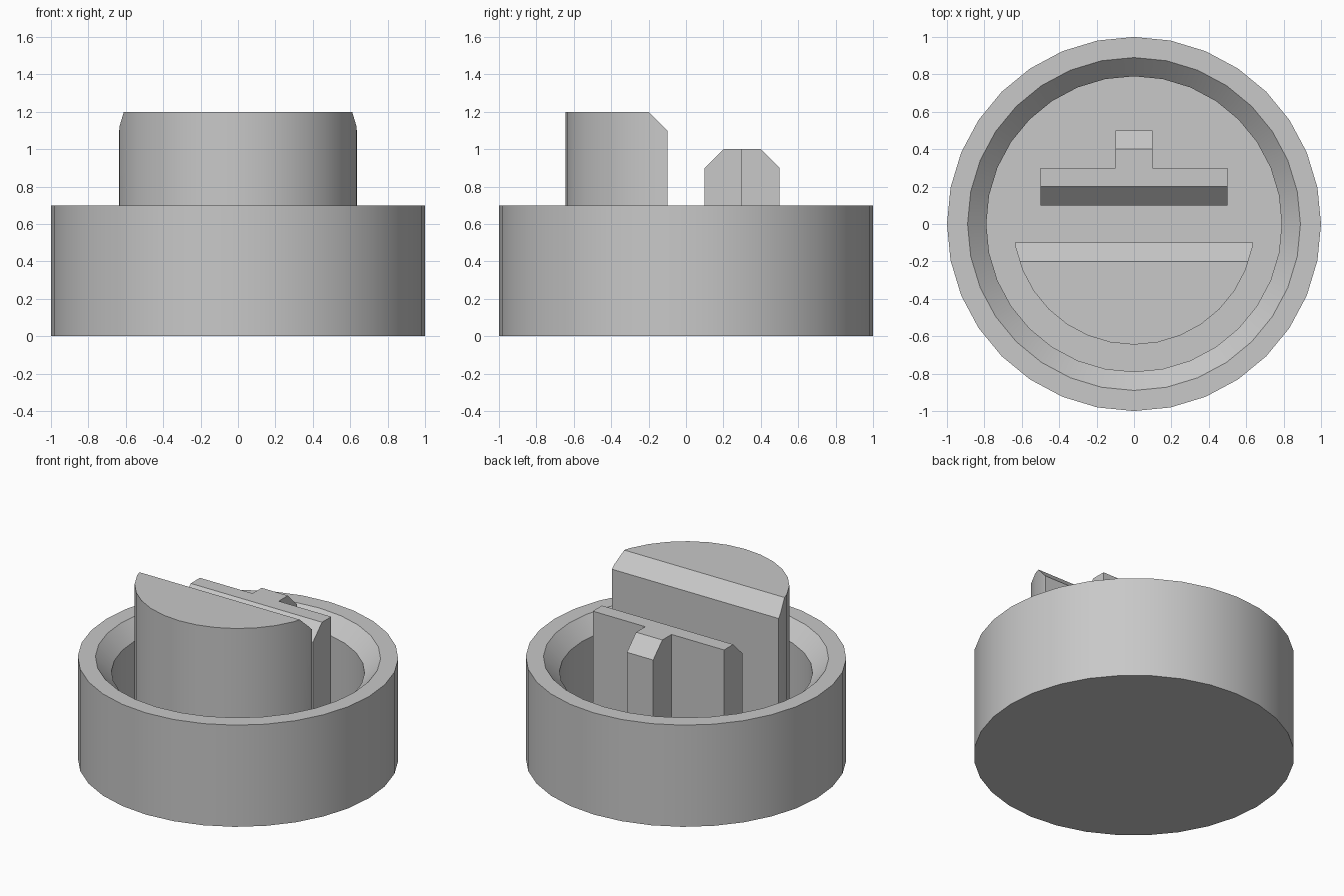
import bpy, bmesh, math
from mathutils import Matrix

cube = bpy.data.objects.get("Cube")
if cube:
    bpy.data.objects.remove(cube, do_unlink=True)

SIDES = 32
FLOOR = 0.1

grey = bpy.data.materials.new("plain grey")
grey.use_nodes = True
colour = (0.58, 0.58, 0.58, 1)
grey.diffuse_color = colour
grey.node_tree.nodes["Principled BSDF"].inputs["Base Color"].default_value = colour


def finish(bm, name):
    """Turn a bmesh into a smooth, sharp-edged object."""
    bmesh.ops.remove_doubles(bm, verts=bm.verts, dist=1e-4)
    bmesh.ops.recalc_face_normals(bm, faces=bm.faces)
    mesh = bpy.data.meshes.new(name)
    bm.to_mesh(mesh)
    bm.free()
    mesh.materials.append(grey)
    obj = bpy.data.objects.new(name, mesh)
    bpy.context.collection.objects.link(obj)
    bpy.ops.object.select_all(action="DESELECT")
    obj.select_set(True)
    bpy.context.view_layer.objects.active = obj
    bpy.ops.object.shade_smooth_by_angle(angle=math.radians(30))
    return obj


def slice_off(bm, point, normal):
    """Remove everything on the normal side of a plane and cap the cut."""
    geom = bm.verts[:] + bm.edges[:] + bm.faces[:]
    cut = bmesh.ops.bisect_plane(bm, geom=geom, plane_co=point, plane_no=normal,
                                 clear_outer=True)["geom_cut"]
    edges = [e for e in cut if isinstance(e, bmesh.types.BMEdge)]
    bmesh.ops.holes_fill(bm, edges=edges, sides=0)


# Round cup with a bevelled inner lip
profile = [(0, 0), (1, 0), (1, 0.7), (0.89, 0.7), (0.79, 0.6), (0.79, FLOOR), (0, FLOOR)]
bm = bmesh.new()
verts = [bm.verts.new((r, 0, z)) for r, z in profile]
edges = [bm.edges.new(pair) for pair in zip(verts, verts[1:])]
bmesh.ops.spin(bm, geom=verts + edges, cent=(0, 0, 0), axis=(0, 0, 1),
               angle=math.tau, steps=SIDES)
finish(bm, "cup")

# Tall half-round post, bevelled along its flat back
bm = bmesh.new()
top = 1.2
bmesh.ops.create_cone(bm, cap_ends=True, segments=SIDES, radius1=0.645, radius2=0.645,
                      depth=top - FLOOR,
                      matrix=Matrix.Translation((0, 0, (top + FLOOR) / 2)))
slice_off(bm, (0, -0.1, 0), (0, 1, 0))
slice_off(bm, (0, -0.2, top), (0, 1, 1))
finish(bm, "half_round_post")

# T-shaped post, bevelled along the bar front and the stem back
half = [(0.5, 0.1), (0.5, 0.3), (0.1, 0.3), (0.1, 0.5)]
outline = half + [(-x, y) for x, y in reversed(half)]
bm = bmesh.new()
base = bm.faces.new([bm.verts.new((x, y, FLOOR)) for x, y in outline])
raised = bmesh.ops.extrude_face_region(bm, geom=[base], use_keep_orig=True)["geom"]
bmesh.ops.translate(bm, vec=(0, 0, 1 - FLOOR),
                    verts=[v for v in raised if isinstance(v, bmesh.types.BMVert)])
slice_off(bm, (0, 0.2, 1), (0, -1, 1))
slice_off(bm, (0, 0.4, 1), (0, 1, 1))
finish(bm, "t_shaped_post")
